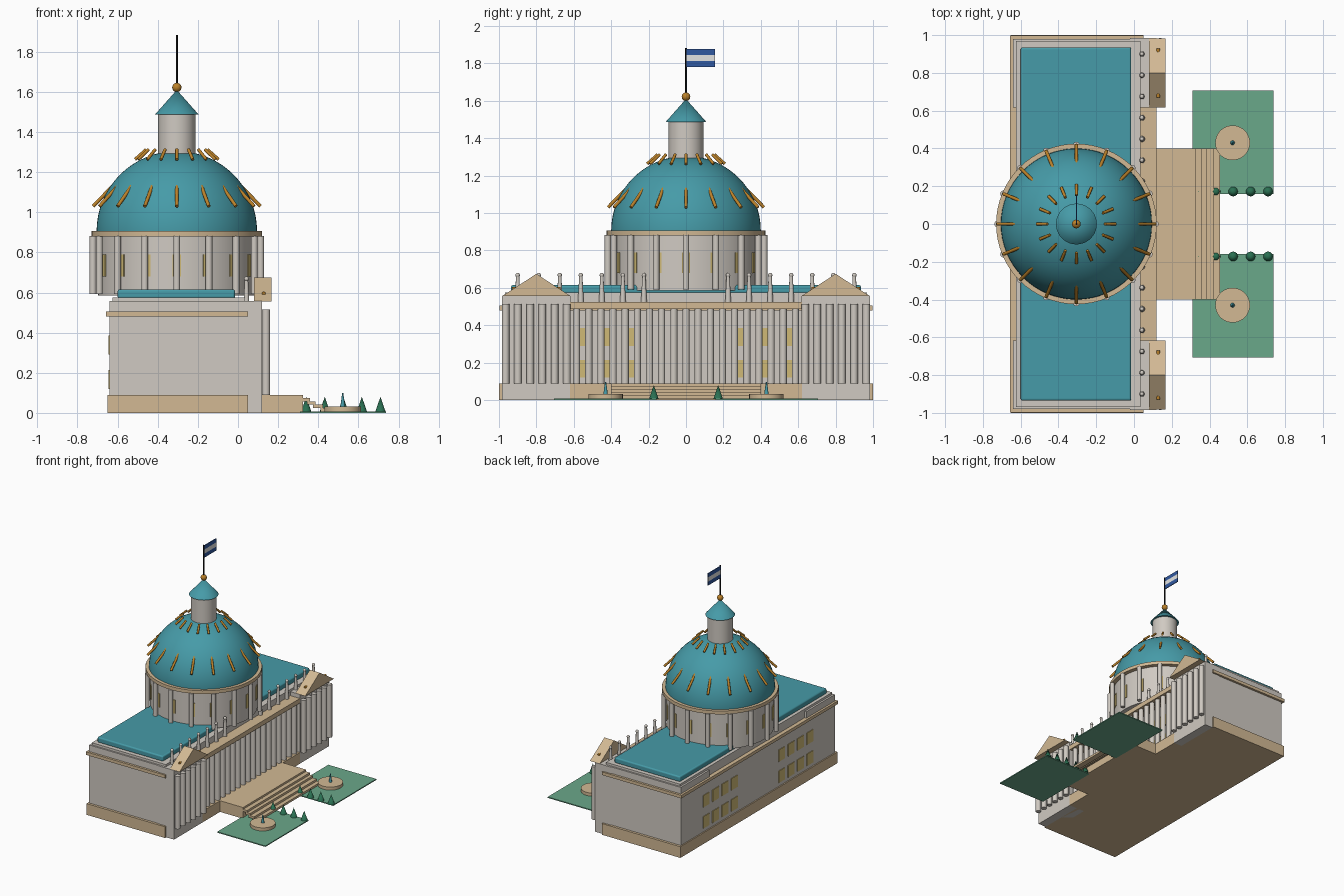
import bpy, bmesh, math
from mathutils import Matrix, Vector

if "Cube" in bpy.data.objects:
    bpy.data.objects.remove(bpy.data.objects["Cube"])


def material(name, r, g, b):
    lin = [(c / 255 / 12.92 if c < 11 else ((c / 255 + 0.055) / 1.055) ** 2.4) for c in (r, g, b)]
    m = bpy.data.materials.new(name)
    m.diffuse_color = (*lin, 1)
    m.use_nodes = True
    m.node_tree.nodes["Principled BSDF"].inputs["Base Color"].default_value = m.diffuse_color
    return m


STONE = material("pale_stone", 208, 202, 194)
TAN = material("tan_stone", 210, 185, 148)
TEAL = material("teal_copper", 70, 155, 168)
GOLD = material("bronze_gold", 188, 130, 42)
GLASS = material("amber_window", 208, 186, 118)
LAWN = material("lawn_green", 106, 168, 138)
TREE = material("tree_green", 42, 112, 82)
BLUE = material("flag_blue", 48, 88, 160)
WHITE = material("flag_white", 228, 228, 226)
BLACK = material("pole_black", 20, 20, 20)


class Part:
    """One named object, filled with simple solids."""

    def __init__(self, name, mat):
        self.name, self.mat, self.bm = name, mat, bmesh.new()

    def box(self, x0, x1, y0, y1, z0, z1, rot=Matrix()):
        m = (rot @ Matrix.Translation(((x0 + x1) / 2, (y0 + y1) / 2, (z0 + z1) / 2))
             @ Matrix.Diagonal((x1 - x0, y1 - y0, z1 - z0, 1)))
        bmesh.ops.create_cube(self.bm, size=1, matrix=m)
        return self

    def rod(self, a, b, r0, r1=None, n=20):
        a, b = Vector(a), Vector(b)
        d = b - a
        m = Matrix.Translation((a + b) / 2) @ d.to_track_quat('Z', 'Y').to_matrix().to_4x4()
        bmesh.ops.create_cone(self.bm, cap_ends=True, segments=n, radius1=r0,
                              radius2=r0 if r1 is None else r1, depth=d.length, matrix=m)
        return self

    def post(self, x, y, z0, z1, r0, r1=None, n=20):
        return self.rod((x, y, z0), (x, y, z1), r0, r1, n)

    def ball(self, x, y, z, r, n=16):
        bmesh.ops.create_uvsphere(self.bm, u_segments=n, v_segments=n // 2, radius=r,
                                  matrix=Matrix.Translation((x, y, z)))
        return self

    def done(self):
        bmesh.ops.recalc_face_normals(self.bm, faces=self.bm.faces[:])
        me = bpy.data.meshes.new(self.name)
        self.bm.to_mesh(me)
        self.bm.free()
        me.materials.append(self.mat)
        ob = bpy.data.objects.new(self.name, me)
        bpy.context.collection.objects.link(ob)
        return ob


SIDES = (-1, 1)

# main block
Part("plinth", TAN).box(-.65, .05, -1, 1, 0, .09).done()
Part("main_body", STONE).box(-.64, .02, -.98, .98, .08, .49).done()
Part("cornice", TAN).box(-.657, .05, -.998, .998, .48, .505).done()
Part("attic", STONE).box(-.625, .035, -.968, .968, .5, .575).done()
roof = Part("main_roof", TEAL).box(-.6, -.015, -.935, .935, .57, .615).done()
bev = roof.modifiers.new("soft_edge", 'BEVEL')
bev.width, bev.segments = .01, 3

# windows on the back and front walls
win = Part("wall_windows", GLASS)
for s in SIDES:
    for k in range(4):
        y = s * (.30 + .12 * k)
        for z in (.12, .29):
            win.box(-.645, -.637, y - .04, y + .04, z, z + .095)
            if k < 3:
                win.box(.015, .025, y - .04, y + .04, z, z + .095)
win.done()

# front colonnade between the wings
Part("colonnade_base", TAN).box(.04, .12, -.62, .62, 0, .09).done()
Part("colonnade_beam", TAN).box(.03, .12, -.62, .62, .488, .525).done()
cols = Part("colonnade_columns", STONE)
for i in range(19):
    cols.post(.092, -.585 + .065 * i, .085, .49, .019)
cols.done()

# end pavilions with pediments
wings = Part("pavilions", STONE)
wcols = Part("pavilion_columns", STONE)
peds = Part("pediments", TAN)
pins = Part("pediment_ornaments", GOLD)
for s in SIDES:
    wings.box(-.02, .12, *sorted((s * .617, s * .985)), 0, .557)
    wings.box(-.64, .08, *sorted((s * .617, s * .98)), .5, .557)
    for i in range(6):
        wcols.post(.14, s * (.637 + .0655 * i), .09, .515, .02)
    yc = s * .8
    ends = [[peds.bm.verts.new((x, yc + dy, z)) for dy, z in ((-.183, .556), (.183, .556), (0, .675))]
            for x in (.08, .167)]
    for f in ends:
        peds.bm.faces.new(f)
    for i in range(3):
        j = (i + 1) % 3
        peds.bm.faces.new((ends[0][i], ends[0][j], ends[1][j], ends[1][i]))
    pins.rod((.128, yc - .13, .595), (.128, yc + .13, .595), .009)
for p in (wings, wcols, peds, pins):
    p.done()

# statues along the parapet
st = Part("parapet_statues", STONE)
for i in range(17):
    y = -.9 + .1125 * i
    if abs(y) > .2:
        st.post(.042, y, .52, .66, .016, .009, 14).ball(.042, y, .668, .012, 12)
st.done()

# drum with columns and windows
CX = -.305
Part("drum", STONE).post(CX, 0, .585, .885, .392, n=64).done()
dcols = Part("drum_columns", STONE)
dwin = Part("drum_windows", GLASS)
ribs = Part("dome_ribs", GOLD)
for i in range(16):
    a = math.tau * i / 16
    at = lambda r, z: (CX + r * math.cos(a), r * math.sin(a), z)
    dcols.rod(at(.418, .592), at(.418, .882), .017)
    rot = Matrix.Translation((CX, 0, 0)) @ Matrix.Rotation(a, 4, 'Z')
    dwin.box(.388, .396, -.021, .021, .68, .79, rot)
    ribs.rod(at(.417, 1.03), at(.32, 1.13), .009, n=12)
    ribs.rod(at(.208, 1.263), at(.152, 1.313), .008, n=12)
for p in (dcols, dwin, ribs):
    p.done()
Part("drum_ring", TAN).post(CX, 0, .88, .907, .425, n=64).done()

# dome: upper half of a sphere
dome = Part("dome", TEAL)
bmesh.ops.create_uvsphere(dome.bm, u_segments=64, v_segments=32, radius=.4,
                          matrix=Matrix.Translation((CX, 0, .905)))
bmesh.ops.bisect_plane(dome.bm, geom=dome.bm.verts[:] + dome.bm.edges[:] + dome.bm.faces[:],
                       plane_co=(0, 0, .9), plane_no=(0, 0, 1), clear_inner=True)
dome.done()

# lantern, finial and flag
Part("lantern", STONE).post(CX, 0, 1.27, 1.49, .093, n=40).done()
Part("lantern_roof", TEAL).post(CX, 0, 1.488, 1.61, .108, 0, n=40).done()
Part("finial", GOLD).ball(CX, 0, 1.622, .023, 24).done()
Part("flagpole", BLACK).post(CX, 0, 1.63, 1.883, .005, n=12).done()
Part("flag_blue_stripes", BLUE).box(CX - .003, CX + .003, 0, .155, 1.846, 1.877) \
    .box(CX - .003, CX + .003, 0, .155, 1.78, 1.812).done()
Part("flag_white_stripe", WHITE).box(CX - .003, CX + .003, 0, .155, 1.812, 1.846).done()

# terrace and steps
Part("terrace", TAN).box(.1, .325, -.4, .4, 0, .09).done()
steps = Part("steps", TAN)
for i, (x0, x1) in enumerate(((.31, .36), (.345, .387), (.375, .423), (.41, .455))):
    top = .075 - .017 * i
    steps.box(x0, x1, -.4, .4, top - .017, top)
steps.done()

# gardens: lawns, fountains and small trees
lawns = Part("lawns", LAWN)
basins = Part("fountain_basins", TAN)
jets = Part("fountain_jets", TEAL)
trees = Part("trees", TREE)
for s in SIDES:
    lawns.box(.31, .738, *sorted((s * .158, s * .706)), 0, .008)
    basins.post(.522, s * .43, .008, .033, .092, n=40)
    jets.post(.522, s * .43, .03, .098, .012, .003)
    for i in range(5):
        trees.post(.34 + .0925 * i, s * .172, .005, .08, .026, 0, 16)
for p in (lawns, basins, jets, trees):
    p.done()

# smooth the round surfaces and keep the hard edges
for ob in bpy.context.collection.objects:
    ob.select_set(True)
    bpy.context.view_layer.objects.active = ob
bpy.ops.object.shade_smooth_by_angle(angle=math.radians(35))
